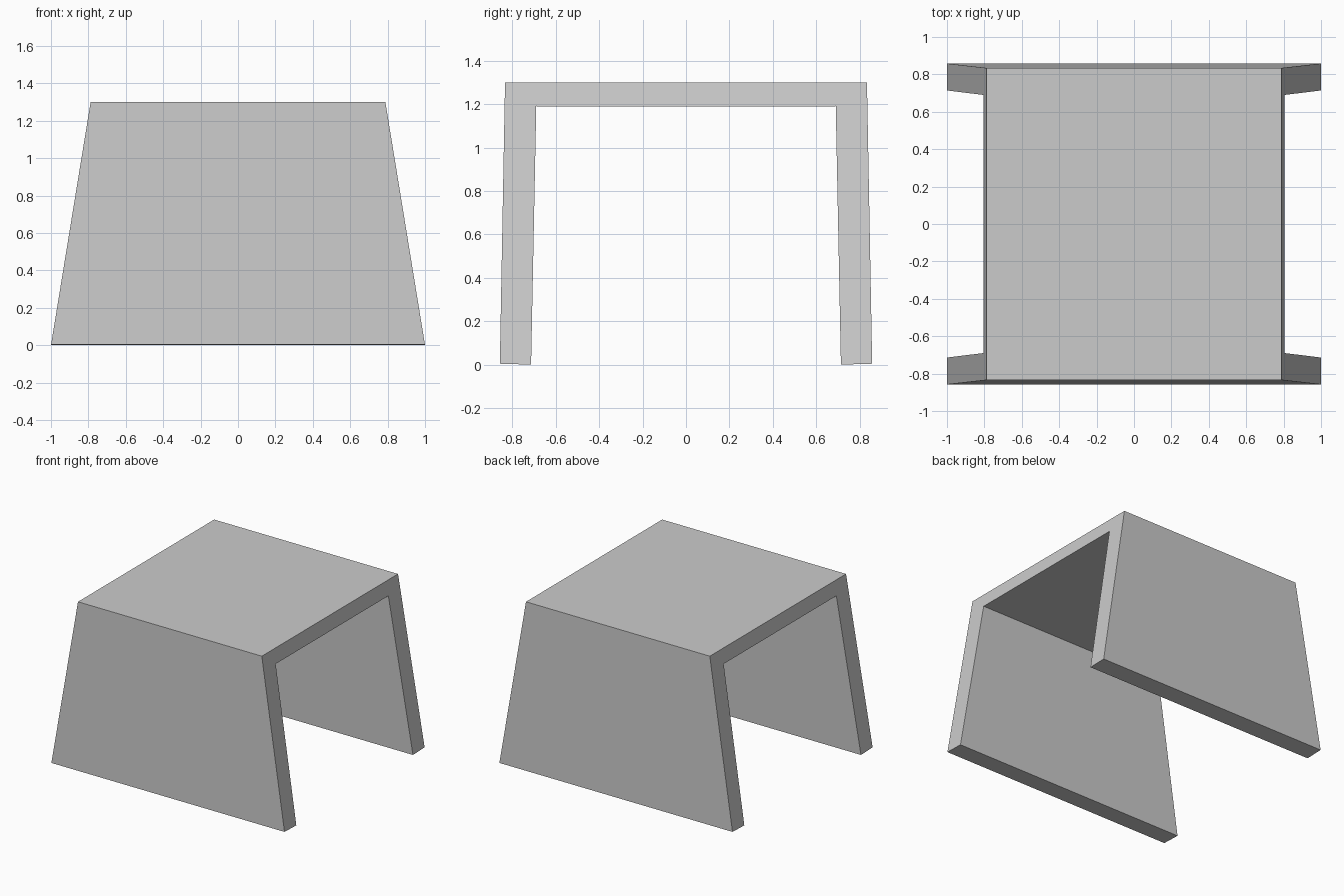
import bpy

if "Cube" in bpy.data.objects:
    bpy.data.objects.remove(bpy.data.objects["Cube"])

TOP_Z, SLAB_Z = 1.30, 1.19
BASE_X, TOP_X = 1.0, 0.788


def half_width(z):
    """Half width in x of the tapered outline at height z."""
    return BASE_X + (TOP_X - BASE_X) * z / TOP_Z


def tapered_prism(name, section):
    """Sweep a closed (y, z) section across x, following the side taper."""
    n = len(section)
    verts = [(s * half_width(z), y, z) for s in (-1, 1) for y, z in section]
    faces = [tuple(range(n))[::-1], tuple(range(n, 2 * n))]
    faces += [(i, (i + 1) % n, n + (i + 1) % n, n + i) for i in range(n)]
    mesh = bpy.data.meshes.new(name)
    mesh.from_pydata(verts, [], faces)
    obj = bpy.data.objects.new(name, mesh)
    bpy.context.collection.objects.link(obj)
    # Consistent outward normals
    bpy.context.view_layer.objects.active = obj
    obj.select_set(True)
    bpy.ops.object.mode_set(mode='EDIT')
    bpy.ops.mesh.select_all(action='SELECT')
    bpy.ops.mesh.normals_make_consistent(inside=False)
    bpy.ops.object.mode_set(mode='OBJECT')
    obj.select_set(False)
    return obj


# Leaning panel legs, front and back
leg = [(0.714, 0.0), (0.858, 0.004), (0.834, TOP_Z), (0.688, TOP_Z)]
for name, side in (("front_leg_panel", -1), ("back_leg_panel", 1)):
    tapered_prism(name, [(side * y, z) for y, z in leg])

# Flat top fitted between the legs
tapered_prism("table_top", [(-0.690, SLAB_Z), (0.690, SLAB_Z),
                            (0.688, TOP_Z), (-0.688, TOP_Z)])
